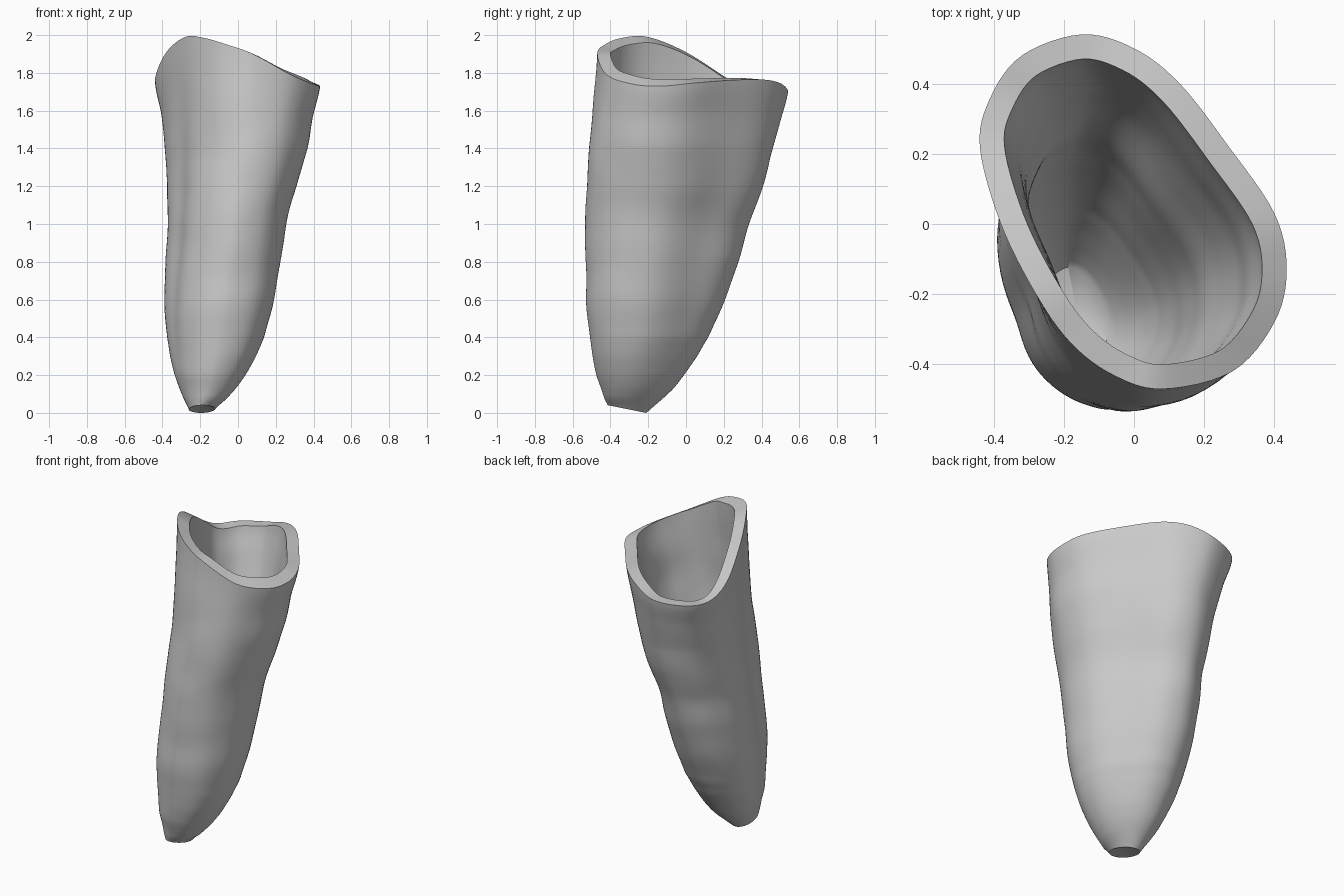
import bpy, bmesh, math
from mathutils import Vector, noise

if "Cube" in bpy.data.objects:
    bpy.data.objects.remove(bpy.data.objects["Cube"])

SIDES, RINGS, WALL, NECK = 96, 72, 0.07, 1.35

# Rim outline, counter-clockwise from the front: x, y, height
RIM = [(.08, -.47, 1.9), (.28, -.42, 1.79), (.4, -.28, 1.74), (.435, -.13, 1.73),
       (.4, .03, 1.745), (.27, .22, 1.76), (.13, .4, 1.765), (0, .5, 1.745),
       (-.15, .54, 1.7), (-.32, .48, 1.685), (-.41, .36, 1.69), (-.44, .22, 1.77),
       (-.38, 0, 1.91), (-.28, -.2, 1.99), (-.18, -.34, 1.985), (-.06, -.43, 1.95)]

# Sections going up: height, x min, x max, y min, y max, roundness
SECTIONS = [(.02, -.26, -.12, -.415, -.21, .8), (.07, -.285, -.065, -.43, -.13, .7),
            (.13, -.31, -.01, -.45, -.065, .6), (.2, -.335, .04, -.475, -.01, .6),
            (.3, -.36, .095, -.495, .06, .5), (.4, -.375, .14, -.51, .12, .5),
            (.6, -.39, .19, -.53, .21, .45), (.8, -.385, .225, -.53, .28, .4),
            (1, -.375, .255, -.535, .33, .35), (1.2, -.375, .31, -.525, .41, .3),
            (1.4, -.385, .365, -.51, .46, .2), (1.6, -.405, .395, -.49, .5, .1),
            (1.8, -.44, .435, -.47, .54, 0)]

# Lengthwise hollows on the two flat sides: x, y, strength, radius
HOLLOWS = [(-.75, -.25, .9, .26), (.65, .6, 1.2, .5)]


def spline(a, b, c, d, t):
    """Smooth interpolation between b and c."""
    return [q + .5 * t * (r - p + t * (2*p - 5*q + 4*r - s + t * (3*(q - r) + s - p)))
            for p, q, r, s in zip(a, b, c, d)]


def rim_point(u):
    i = int(u)
    return spline(*(RIM[(i + k) % len(RIM)] for k in (-1, 0, 1, 2)), u - i)


def section_at(z):
    last = len(SECTIONS) - 1
    i = max(k for k in range(last) if SECTIONS[k][0] <= z + 1e-6)
    pts = [SECTIONS[min(max(i + k, 0), last)] for k in (-1, 0, 1, 2)]
    t = (z - pts[1][0]) / (pts[2][0] - pts[1][0])
    return spline(*pts, t)


rim = [rim_point(i * len(RIM) / SIDES) for i in range(SIDES)]


def fit(value, low, high, new_low, new_high):
    return new_low + (value - low) / (high - low) * (new_high - new_low)


def outer_ring(z):
    """Rim outline rounded off and fitted to the section at this height."""
    _, x0, x1, y0, y1, rounding = section_at(z)
    middle = math.sin(math.pi * min(1, z / 1.8))
    shape = []
    for x, y, _ in rim:
        p = Vector((x / .4375, (y - .035) / .505))
        p = p.lerp(p.normalized(), rounding)
        for hx, hy, strength, radius in HOLLOWS:
            gap = (p - Vector((hx, hy))).length
            p *= 1 - .1 * middle * strength * math.exp(-(gap / radius) ** 2)
        shape.append(p)
    xs, ys = [p.x for p in shape], [p.y for p in shape]
    cx, cy = (x0 + x1) / 2, (y0 + y1) / 2
    ring = []
    for p, (_, _, top) in zip(shape, rim):
        x = fit(p.x, min(xs), max(xs), x0, x1)
        y = fit(p.y, min(ys), max(ys), y0, y1)
        h = z if z < NECK else fit(z, NECK, 1.8, NECK, top)
        if z < .07:
            h = max(0, z - .2 * (y + .31) * (.07 - z) / .05)
        # gentle surface unevenness, fading at both ends
        k = 1 + .02 * middle * noise.noise(Vector((x * 4, y * 4, h * 5)))
        ring.append(Vector((cx + (x - cx) * k, cy + (y - cy) * k, h)))
    return ring


def inner_ring(ring, at_rim):
    """The same ring moved inward by the wall thickness."""
    result = []
    for i, p in enumerate(ring):
        along = ring[(i + 1) % SIDES] - ring[i - 1]
        move = Vector((-along.y, along.x, 0)).normalized() * WALL
        # the cut across the rim slopes down towards the left of the front
        move.z = -.8 * max(0, .5 - p.y) * move.x * at_rim
        result.append(p + move)
    return result


heights = [.02 + 1.78 * i / RINGS for i in range(RINGS + 1)]
outer = [outer_ring(z) for z in heights]
inner = [inner_ring(r, max(0, (z - NECK) / (1.8 - NECK)))
         for r, z in zip(outer, heights) if z > .12]

# Skin: up the outside, over the rim, down the inside
bm = bmesh.new()
loops = [[bm.verts.new(p) for p in r] for r in outer + inner[::-1]]
for a, b in zip(loops, loops[1:]):
    for i in range(SIDES):
        j = (i + 1) % SIDES
        bm.faces.new((a[i], a[j], b[j], b[i]))


def close_end(loop, lift, flip):
    middle = sum((v.co for v in loop), Vector()) / SIDES
    tip = bm.verts.new(middle + Vector((0, 0, lift)))
    for i in range(SIDES):
        pair = (loop[i], loop[(i + 1) % SIDES])
        bm.faces.new((*(pair[::-1] if flip else pair), tip))


close_end(loops[0], .02, True)     # slightly hollow tip
close_end(loops[-1], -.03, False)  # floor of the cavity
bmesh.ops.recalc_face_normals(bm, faces=bm.faces)

mesh = bpy.data.meshes.new("root_shell")
bm.to_mesh(mesh)
bm.free()
shell = bpy.data.objects.new("root_shell", mesh)
bpy.context.collection.objects.link(shell)

grey = bpy.data.materials.new("plain_grey")
grey.use_nodes = True
colour = (.6, .6, .6, 1)
grey.diffuse_color = colour
grey.node_tree.nodes["Principled BSDF"].inputs["Base Color"].default_value = colour
mesh.materials.append(grey)

bpy.ops.object.select_all(action="DESELECT")
shell.select_set(True)
bpy.context.view_layer.objects.active = shell
bpy.ops.object.shade_smooth_by_angle(angle=math.radians(40))
